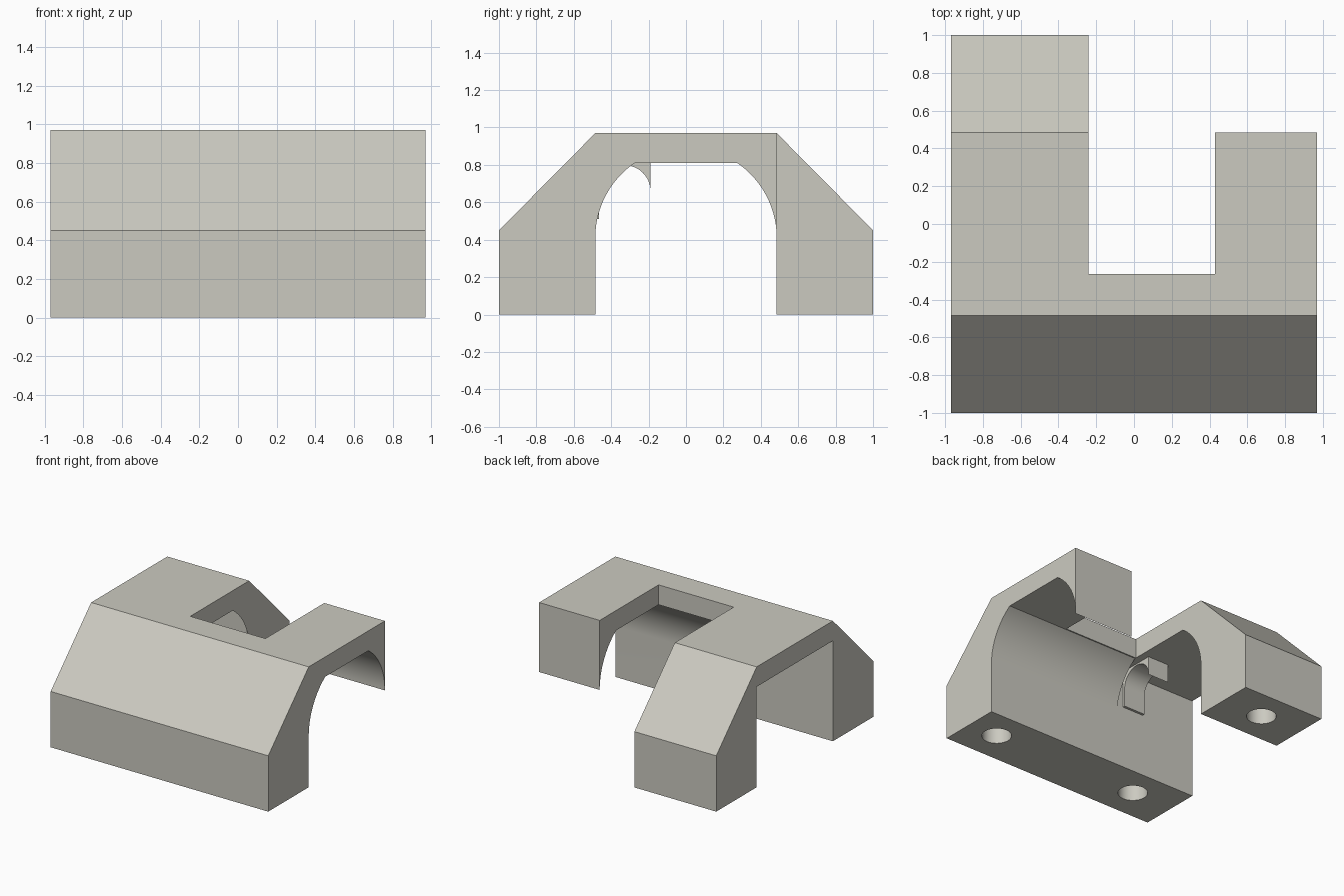
import bpy, bmesh, math

if "Cube" in bpy.data.objects:
    bpy.data.objects.remove(bpy.data.objects["Cube"])

stone = bpy.data.materials.new("warm_grey")
stone.diffuse_color = (0.60, 0.59, 0.53, 1)
stone.use_nodes = True
stone.node_tree.nodes["Principled BSDF"].inputs["Base Color"].default_value = stone.diffuse_color


def prism(name, profile, x0, x1):
    """Extrude a (y, z) profile along x."""
    bm = bmesh.new()
    face = bm.faces.new([bm.verts.new((x0, y, z)) for y, z in profile])
    ext = bmesh.ops.extrude_face_region(bm, geom=[face])
    verts = [v for v in ext["geom"] if isinstance(v, bmesh.types.BMVert)]
    bmesh.ops.translate(bm, verts=verts, vec=(x1 - x0, 0, 0))
    bmesh.ops.recalc_face_normals(bm, faces=bm.faces)
    mesh = bpy.data.meshes.new(name)
    bm.to_mesh(mesh)
    bm.free()
    mesh.materials.append(stone)
    ob = bpy.data.objects.new(name, mesh)
    bpy.context.collection.objects.link(ob)
    return ob


def box(name, x0, x1, y0, y1, z0, z1):
    return prism(name, [(y0, z0), (y1, z0), (y1, z1), (y0, z1)], x0, x1)


def activate(ob):
    bpy.ops.object.select_all(action='DESELECT')
    ob.select_set(True)
    bpy.context.view_layer.objects.active = ob


def cut(target, cutter):
    cutter.hide_render = True
    mod = target.modifiers.new("cut", 'BOOLEAN')
    mod.operation = 'DIFFERENCE'
    mod.solver = 'EXACT'
    mod.object = cutter
    activate(target)
    bpy.ops.object.modifier_apply(modifier=mod.name)
    bpy.data.objects.remove(cutter, do_unlink=True)


def arc(cy, cz, r, a0, a1, n):
    return [(cy + r * math.cos(a0 + (a1 - a0) * i / n),
             cz + r * math.sin(a0 + (a1 - a0) * i / n)) for i in range(n + 1)]


# Main body with chamfered front and back
W, WALL, CEIL = 0.97, 0.485, 0.81
body = prism("body", [(-1, 0), (-1, 0.45), (-WALL, 0.97), (WALL, 0.97),
                      (1, 0.45), (1, 0)], -W, W)

# Arched tunnel with a flat ceiling, then the square tunnel on the left
spring = 0.41
top = math.asin((CEIL - spring) / WALL)
arch = ([(-WALL, -0.1), (WALL, -0.1)] + arc(0, spring, WALL, 0, top, 20)
        + arc(0, spring, WALL, math.pi - top, math.pi, 20))
cut(body, prism("arch_cutter", arch, -0.6, 1.2))
cut(body, box("square_cutter", -1.2, -0.24, -WALL, WALL, -0.1, CEIL))

# Open notch in the deck and the removed back right leg
cut(body, box("notch_cutter", -0.24, 0.43, -0.265, 1.2, -0.2, 1.2))
cut(body, box("corner_cutter", 0.35, 1.2, WALL, 1.2, -0.2, 1.2))

# Blind fixing holes under the feet
for x, y in [(0.71, -0.735), (-0.605, -0.735), (-0.605, 0.745)]:
    bpy.ops.mesh.primitive_cylinder_add(vertices=40, radius=0.11, depth=0.6,
                                        location=(x, y, 0.1))
    hole = bpy.context.object
    hole.data.materials.append(stone)
    cut(body, hole)

# Small arched bracket under the deck, against the front leg
bracket = prism("arched_bracket",
                [(-WALL, CEIL), (-WALL, 0.51), (-0.465, 0.51)]
                + arc(-0.3275, 0.66, 0.1375, math.pi, 0, 24)
                + [(-0.19, CEIL)], -0.49, -0.30)

for ob in (body, bracket):
    activate(ob)
    bpy.ops.object.shade_smooth_by_angle(angle=math.radians(25))
